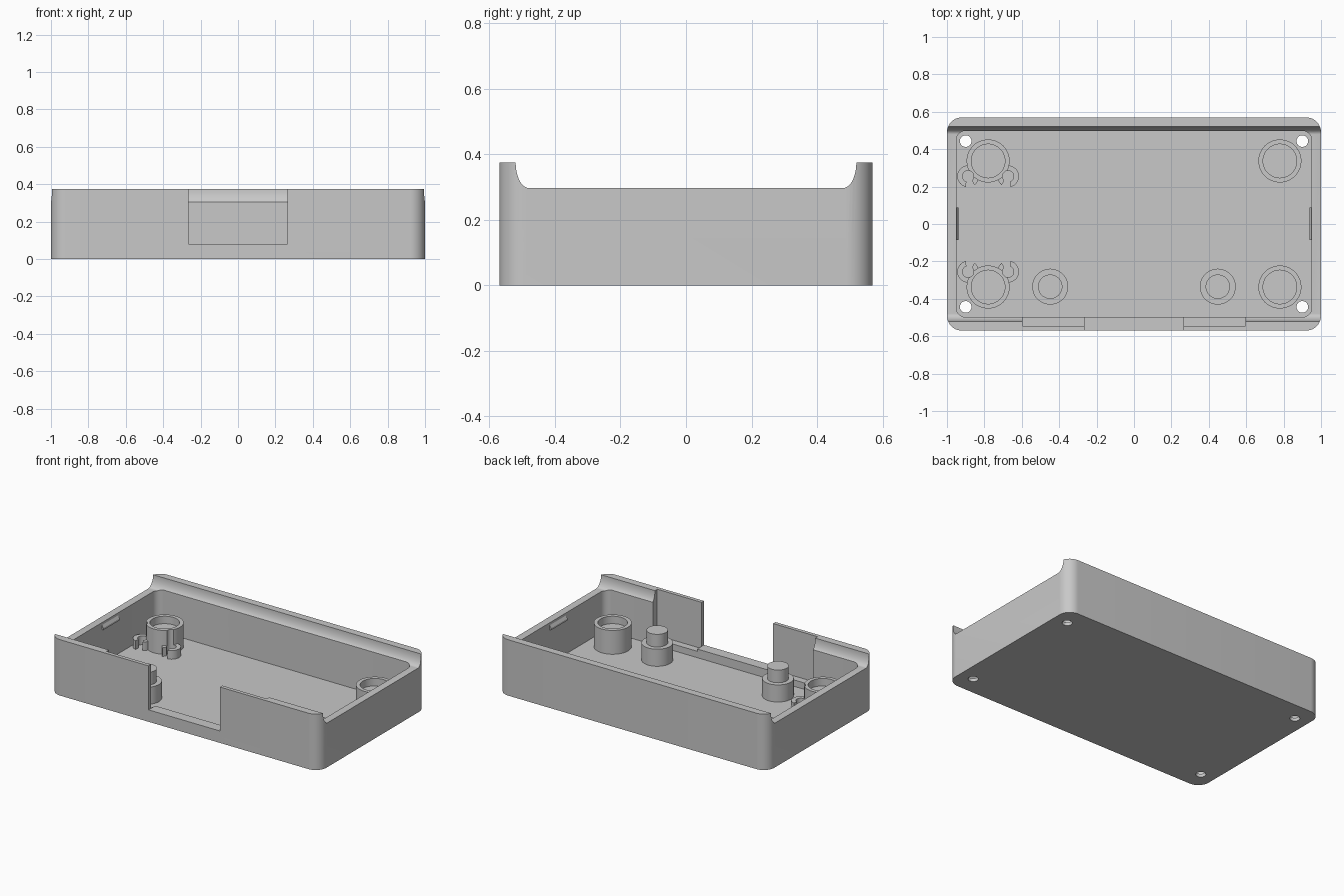
import bpy, bmesh, math
from mathutils import Matrix

if "Cube" in bpy.data.objects:
    bpy.data.objects.remove(bpy.data.objects["Cube"])

grey = bpy.data.materials.new("plain grey")
grey.diffuse_color = (0.58, 0.58, 0.58, 1)
grey.use_nodes = True
grey.node_tree.nodes["Principled BSDF"].inputs["Base Color"].default_value = grey.diffuse_color
FLOOR = 0.022


def prism(name, pts, lo, hi, along_x=False):
    """Extrude a closed 2D outline along z, or along x when the outline is (y, z)."""
    bm = bmesh.new()
    face = bm.faces.new([bm.verts.new((x, y, lo)) for x, y in pts])
    top = bmesh.ops.extrude_face_region(bm, geom=[face])["geom"]
    bmesh.ops.translate(bm, vec=(0, 0, hi - lo),
                        verts=[v for v in top if isinstance(v, bmesh.types.BMVert)])
    if along_x:
        bm.transform(Matrix(((0, 0, 1, 0), (1, 0, 0, 0), (0, 1, 0, 0), (0, 0, 0, 1))))
    bmesh.ops.recalc_face_normals(bm, faces=bm.faces)
    mesh = bpy.data.meshes.new(name)
    bm.to_mesh(mesh)
    bm.free()
    mesh.materials.append(grey)
    obj = bpy.data.objects.new(name, mesh)
    bpy.context.collection.objects.link(obj)
    return obj


def arc(cx, cy, rx, ry, a0, a1, n):
    steps = [math.radians(a0 + (a1 - a0) * i / n) for i in range(n + 1)]
    return [(cx + rx * math.cos(a), cy + ry * math.sin(a)) for a in steps]


def circle(cx, cy, r, n=48):
    return arc(cx, cy, r, r, 0, 360, n)[:-1]


def rect(x0, x1, y0, y1):
    return [(x0, y0), (x1, y0), (x1, y1), (x0, y1)]


def rounded(x, y0, y1, r):
    pts = []
    for cx, cy, a in ((x - r, y1 - r, 0), (r - x, y1 - r, 90),
                      (r - x, y0 + r, 180), (x - r, y0 + r, 270)):
        pts += arc(cx, cy, r, r, a, a + 90, 12)
    return pts


def cut(obj, cutters):
    """Subtract the cutters one by one, bake the result and remove them."""
    for c in cutters:
        mod = obj.modifiers.new("cut", "BOOLEAN")
        mod.operation, mod.solver, mod.object = "DIFFERENCE", "EXACT", c
    bpy.context.view_layer.update()
    graph = bpy.context.evaluated_depsgraph_get()
    baked = bpy.data.meshes.new_from_object(obj.evaluated_get(graph))
    obj.modifiers.clear()
    obj.data = baked
    for c in cutters:
        bpy.data.objects.remove(c)


# Tray shell: outer block, cavity and the scooped rim
shell = prism("tray_shell", rounded(1.0, -0.57, 0.57, 0.08), 0, 0.375)
scoop = ([(-0.52, 0.5)] + arc(-0.48, 0.375, 0.04, 0.078, 180, 270, 12)
         + arc(0.48, 0.375, 0.04, 0.078, 270, 360, 12) + [(0.52, 0.5)])
cutters = [prism("cavity_cutter", rounded(0.95, -0.498, 0.498, 0.05), FLOOR, 0.6),
           prism("scoop_cutter", scoop, -1.2, 1.2, True),
           # front opening and the thinned wall on both sides of it
           prism("opening_cutter", rect(-0.265, 0.265, -0.7, -0.47), 0.08, 0.6),
           prism("left_thin_wall_cutter", rect(-0.595, -0.265, -0.545, -0.47), 0.065, 0.6),
           prism("right_thin_wall_cutter", rect(0.265, 0.595, -0.545, -0.47), 0.065, 0.6)]
# screw holes through the floor
for sx in (-1, 1):
    for sy in (-1, 1):
        cutters.append(prism("hole_cutter", circle(sx * 0.9, sy * 0.443, 0.031, 32), -0.1, 0.2))
cut(shell, cutters)

# Snap ridges on the short inner walls, sloped on top
for s, side in ((-1, "left"), (1, "right")):
    xs = sorted((s * 0.939, s * 0.952))
    ridge = prism(side + "_snap_ridge", rect(xs[0], xs[1], -0.085, 0.088), 0.25, 0.283)
    for v in ridge.data.vertices:
        if v.co.z > 0.27 and abs(v.co.x) < 0.945:
            v.co.z = 0.262

for sx, side in ((-1, "left"), (1, "right")):
    # Cupped posts in the four corners
    for sy, end in ((-1, "front"), (1, "back")):
        px, py = sx * 0.78, sy * 0.337
        post = prism(f"{end}_{side}_cup_post", circle(px, py, 0.115), FLOOR - 0.01, 0.182)
        cutters = [prism("cup_cutter", circle(px, py, 0.09), 0.132, 0.4)]
        # Open C-shaped clips beside the left posts
        if sx < 0:
            for k in (-1, 1):
                cx, cy = px + k * 0.107, sy * 0.255
                mid = -sy * (90 + k * 12)
                outer = arc(cx, cy, 0.058, 0.058, mid + 24, mid + 336, 28)
                inner = arc(cx, cy, 0.03, 0.03, mid + 330, mid + 30, 28)
                prism(f"{end}_clip_{'inner' if k > 0 else 'outer'}", outer + inner,
                      FLOOR - 0.01, 0.08)
                cutters.append(prism("clip_cutter", circle(cx, cy, 0.03, 28), FLOOR, 0.4))
        cut(post, cutters)

    # Stepped locating pegs near the front
    prism(side + "_peg_base", circle(sx * 0.448, -0.335, 0.096), FLOOR - 0.01, 0.137)
    prism(side + "_peg_pin", circle(sx * 0.448, -0.335, 0.065), 0.13, 0.222)

# Smooth the curved walls, keep the corners crisp
for obj in bpy.context.scene.objects:
    obj.select_set(True)
    bpy.context.view_layer.objects.active = obj
bpy.ops.object.shade_smooth_by_angle(angle=math.radians(30))
